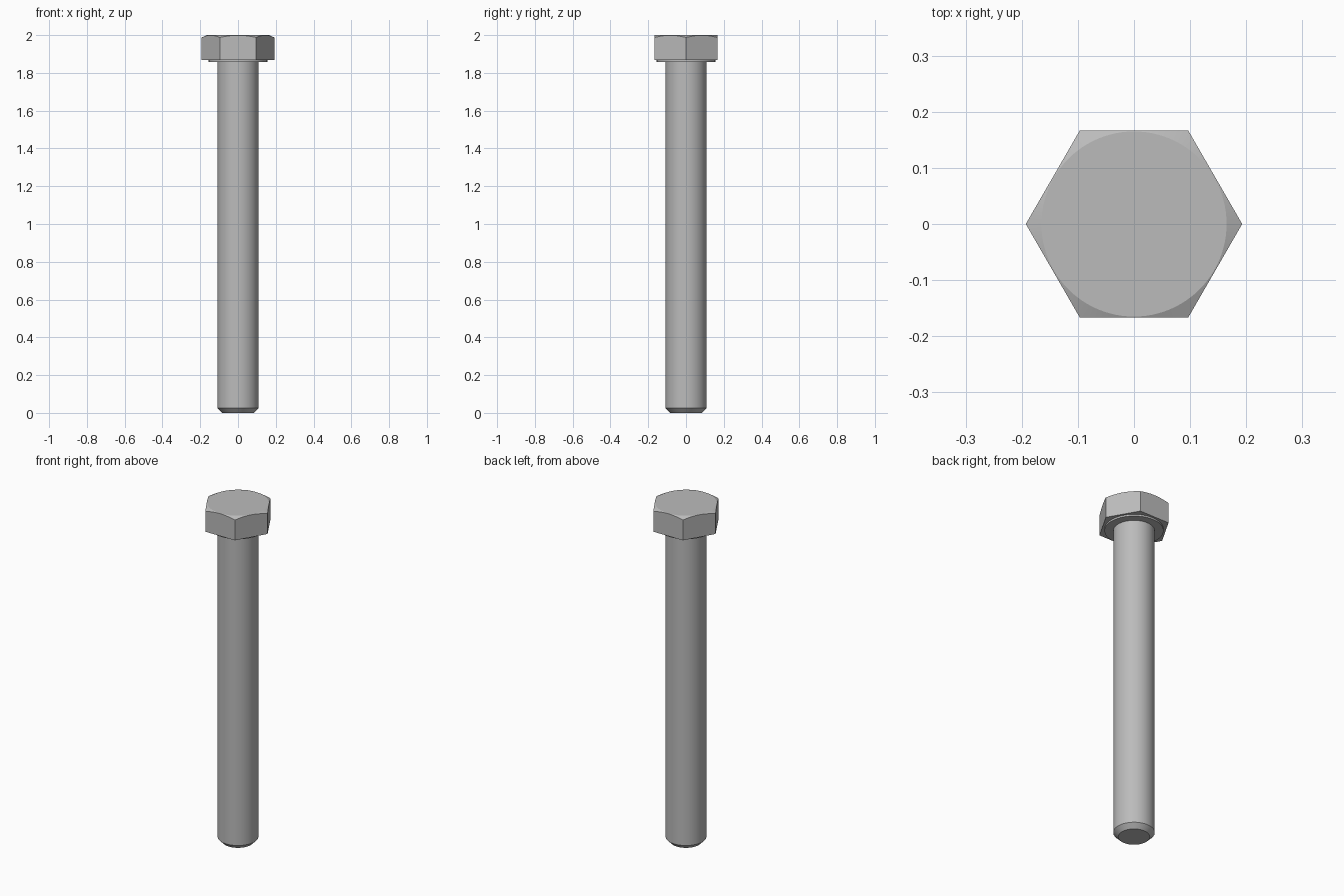
import bpy
import bmesh
import math

cube = bpy.data.objects.get("Cube")
if cube:
    bpy.data.objects.remove(cube, do_unlink=True)

steel = bpy.data.materials.new("grey_steel")
GREY = (0.5, 0.5, 0.5, 1.0)
steel.diffuse_color = GREY
steel.use_nodes = True
steel.node_tree.nodes["Principled BSDF"].inputs["Base Color"].default_value = GREY


def turned(name, profile, sides):
    """Closed solid of revolution from (radius, z) points, bottom to top."""
    bm = bmesh.new()
    rings = []
    for r, z in profile:
        rings.append([bm.verts.new((r * math.cos(i * math.tau / sides),
                                    r * math.sin(i * math.tau / sides), z))
                      for i in range(sides)])
    for low, high in zip(rings, rings[1:]):
        for i in range(sides):
            j = (i + 1) % sides
            bm.faces.new((low[i], low[j], high[j], high[i]))
    bm.faces.new(rings[0][::-1])
    bm.faces.new(rings[-1])
    mesh = bpy.data.meshes.new(name)
    bm.to_mesh(mesh)
    bm.free()
    obj = bpy.data.objects.new(name, mesh)
    bpy.context.collection.objects.link(obj)
    mesh.materials.append(steel)
    return obj


def select_only(obj):
    bpy.ops.object.select_all(action='DESELECT')
    obj.select_set(True)
    bpy.context.view_layer.objects.active = obj


# Main dimensions
TOP = 2.0
HEAD_BASE = 1.867
APOTHEM = 0.167
CORNER = APOTHEM / math.cos(math.pi / 6)
SLOPE = math.tan(math.radians(25))

# Shank with chamfered tip
shank = turned("shank", [(0.083, 0), (0.109, 0.026), (0.109, HEAD_BASE + 0.01)], 64)

# Thin round bearing face under the head
washer = turned("washer_face", [(0.155, 1.857), (0.155, HEAD_BASE + 0.01)], 64)

# Hexagonal head, its top corners turned off by a shallow cone
head = turned("hex_head", [(CORNER, HEAD_BASE), (CORNER, TOP)], 6)
rim, outer = APOTHEM - 0.002, 0.25
cone = turned("chamfer_cutter", [(outer, HEAD_BASE - 0.1),
                                 (outer, TOP - (outer - rim) * SLOPE),
                                 (rim, TOP)], 96)
cone.hide_render = True
cut = head.modifiers.new("chamfer", 'BOOLEAN')
cut.operation = 'INTERSECT'
cut.solver = 'EXACT'
cut.object = cone
select_only(head)
bpy.ops.object.modifier_apply(modifier=cut.name)
bpy.data.objects.remove(cone, do_unlink=True)

# Smooth round walls, crisp edges
for part in (shank, washer, head):
    select_only(part)
    bpy.ops.object.shade_smooth_by_angle(angle=math.radians(20))
